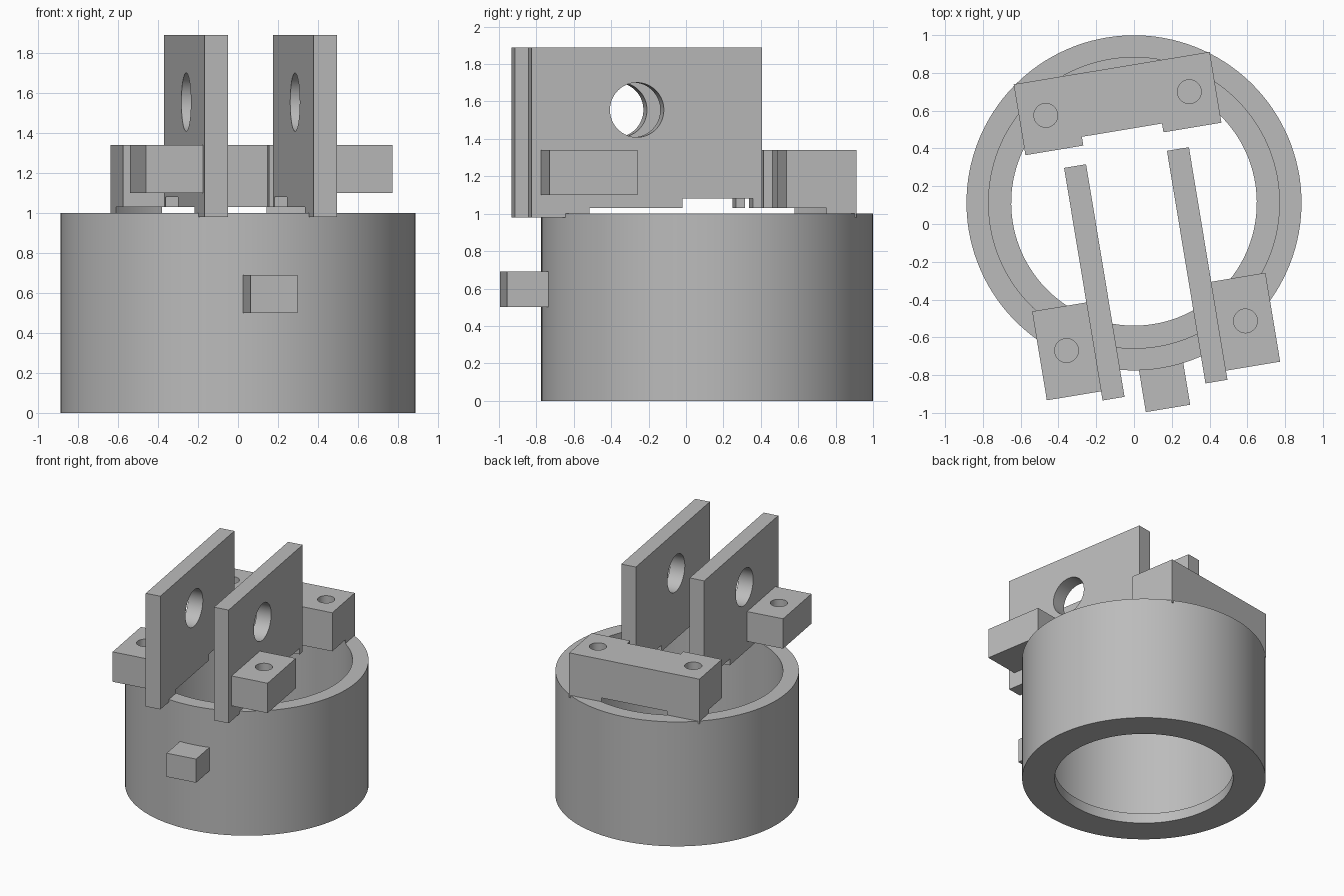
import bpy, bmesh, math
from mathutils import Matrix, Vector

old = bpy.data.objects.get("Cube")
if old:
    bpy.data.objects.remove(old, do_unlink=True)

grey = bpy.data.materials.new("plain grey")
grey.use_nodes = True
COLOUR = (0.5, 0.5, 0.5, 1)
grey.diffuse_color = COLOUR
grey.node_tree.nodes["Principled BSDF"].inputs["Base Color"].default_value = COLOUR

TURN = math.radians(9.4)   # twist of the bracket on the ring
CENTRE = Vector((0, 0.112, 0))


def finish(name, bm):
    bmesh.ops.recalc_face_normals(bm, faces=bm.faces)
    mesh = bpy.data.meshes.new(name)
    bm.to_mesh(mesh)
    bm.free()
    obj = bpy.data.objects.new(name, mesh)
    bpy.context.collection.objects.link(obj)
    mesh.materials.append(grey)
    return obj


def box(name, x, y, z):
    bm = bmesh.new()
    bmesh.ops.create_cube(bm, size=1)
    for v in bm.verts:
        v.co = [r[0] if c < 0 else r[1] for c, r in zip(v.co, (x, y, z))]
    return finish(name, bm)


def cylinder(name, radius, centre, depth, axis="Z", sides=128):
    bm = bmesh.new()
    turn = Matrix.Rotation(math.pi / 2, 4, "Y") if axis == "X" else Matrix()
    bmesh.ops.create_cone(bm, cap_ends=True, segments=sides, radius1=radius,
                          radius2=radius, depth=depth,
                          matrix=Matrix.Translation(centre) @ turn)
    return finish(name, bm)


def cut(obj, *cutters):
    bpy.context.view_layer.objects.active = obj
    for cutter in cutters:
        cutter.hide_render = True
        mod = obj.modifiers.new("cut", "BOOLEAN")
        mod.operation, mod.solver, mod.object = "DIFFERENCE", "EXACT", cutter
        bpy.ops.object.modifier_apply(modifier=mod.name)
        bpy.data.objects.remove(cutter, do_unlink=True)


def place(obj):
    obj.location = CENTRE
    obj.rotation_euler.z = TURN
    bpy.ops.object.select_all(action="DESELECT")
    obj.select_set(True)
    bpy.context.view_layer.objects.active = obj
    bpy.ops.object.shade_smooth_by_angle(angle=math.radians(30))


def clearance():
    # round relief above the ring's bore
    return cylinder("relief_cutter", 0.77, (0, 0, 0.83), 0.4)


def screw_hole(x, y):
    return cylinder("screw_cutter", 0.063, (x, y, 1.34), 0.3, sides=48)


# Ring with a thin inner lip at the bottom
ring = cylinder("ring_body", 0.887, (0, 0, 0.5), 1)
cut(ring, cylinder("lip_cutter", 0.65, (0, 0, 0), 1),
    cylinder("bore_cutter", 0.77, (0, 0, 0.83), 1.5))
place(ring)

# Rear mounting bar
bar = box("rear_bar", (-0.526, 0.526), (0.343, 0.723), (0.98, 1.34))
cut(bar, clearance(), box("recess_cutter", (-0.215, 0.215), (0.2, 0.39), (0.9, 1.5)),
    screw_hole(-0.385, 0.533), screw_hole(0.385, 0.533))
place(bar)

# Upright plates and their side lugs
for side, s in (("left", 1), ("right", -1)):
    plate = box(side + "_plate", sorted((s * 0.217, s * 0.335)), (-1.005, 0.243), (0.98, 1.89))
    cut(plate, clearance(),
        box("notch_cutter", (-1, 1), (-0.188, 0.193), (0.9, 1.08)),
        cylinder("pivot_cutter", 0.146, (0, -0.435, 1.555), 2, "X", 96))
    place(plate)
    lug = box(side + "_lug", sorted((s * 0.33, s * 0.626)), (-0.956, -0.479), (1.1, 1.34))
    cut(lug, screw_hole(s * 0.48, -0.713))
    place(lug)

# Small block on the front of the ring
place(box("front_block", (-0.119, 0.119), (-1.103, -0.87), (0.5, 0.69)))
